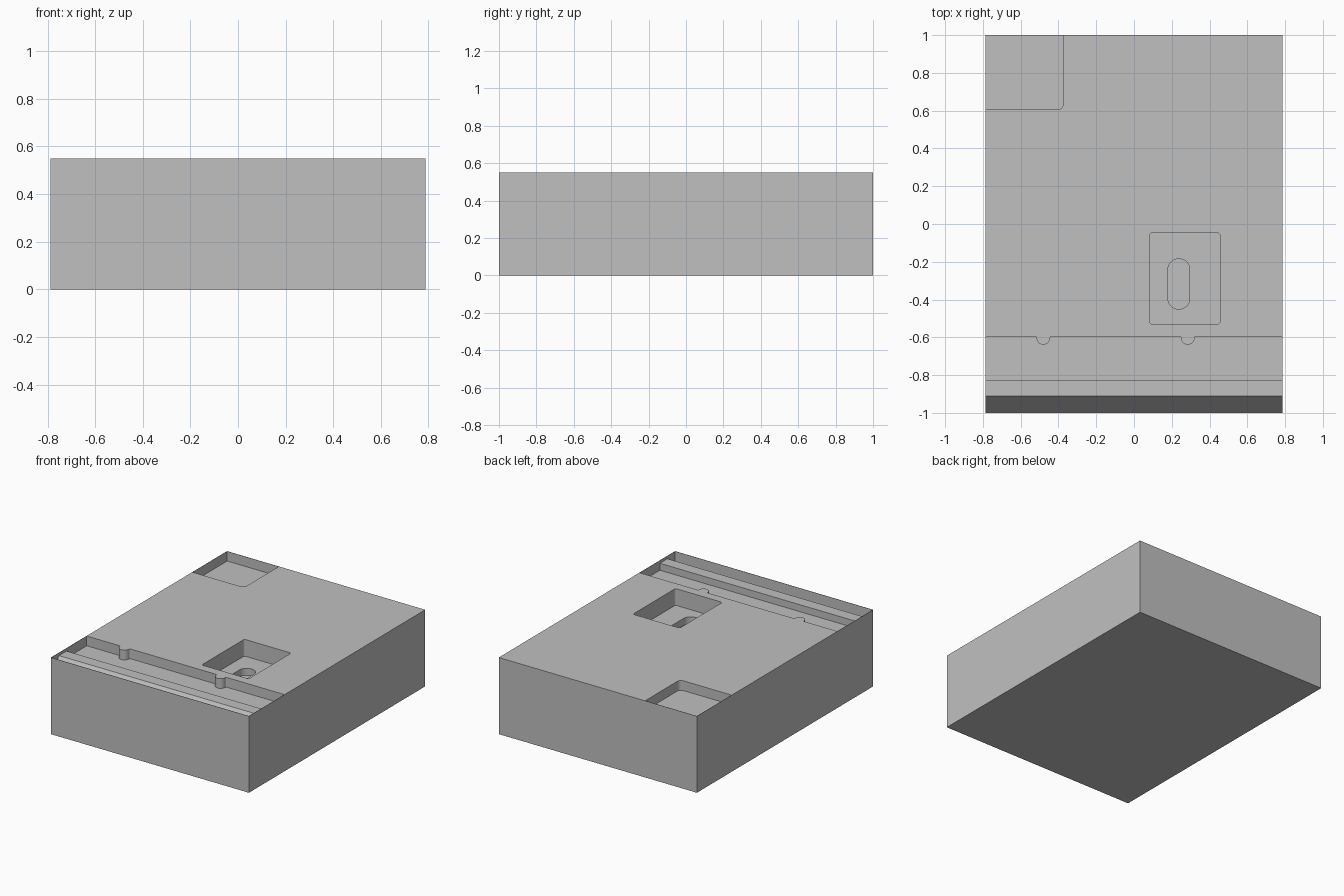
import bpy, bmesh
from math import sin, cos, pi
from mathutils import Vector

cube = bpy.data.objects.get("Cube")
if cube:
    bpy.data.objects.remove(cube, do_unlink=True)

HX, HY, TOP = 0.787, 1.0, 0.55
SKIN = 0.002                      # very thin outer walls closing the recesses
IX, IY = HX - SKIN, HY - SKIN
ABOVE = TOP + 0.1

grey = bpy.data.materials.new("plain grey")
grey.use_nodes = True
colour = (0.527, 0.527, 0.527, 1)
grey.diffuse_color = colour
grey.node_tree.nodes["Principled BSDF"].inputs["Base Color"].default_value = colour


def prism(name, outline, offset):
    """Closed outline of 3D points swept along an offset vector."""
    bm = bmesh.new()
    face = bm.faces.new([bm.verts.new(p) for p in outline])
    swept = bmesh.ops.extrude_face_region(bm, geom=[face])
    moved = [v for v in swept["geom"] if isinstance(v, bmesh.types.BMVert)]
    bmesh.ops.translate(bm, verts=moved, vec=Vector(offset))
    bmesh.ops.recalc_face_normals(bm, faces=bm.faces[:])
    mesh = bpy.data.meshes.new(name)
    bm.to_mesh(mesh)
    bm.free()
    mesh.materials.append(grey)
    obj = bpy.data.objects.new(name, mesh)
    bpy.context.collection.objects.link(obj)
    return obj


def arc(cx, cy, r, start, end, steps=8):
    angles = [start + (end - start) * i / steps for i in range(steps + 1)]
    return [(cx + r * cos(a), cy + r * sin(a)) for a in angles]


def rounded(x0, x1, y0, y1, radii):
    """Rectangle with a radius per corner, from back right anticlockwise."""
    corners = [(x1, y1, -1, -1), (x0, y1, 1, -1), (x0, y0, 1, 1), (x1, y0, -1, 1)]
    pts = []
    for i, ((x, y, sx, sy), r) in enumerate(zip(corners, radii)):
        if r:
            pts += arc(x + sx * r, y + sy * r, r, i * pi / 2, (i + 1) * pi / 2)
        else:
            pts.append((x, y))
    return pts


def pocket(name, outline, floor):
    return prism(name, [(x, y, floor) for x, y in outline], (0, 0, ABOVE - floor))


# Solid block
block = prism("block", [(-HX, -HY, 0), (HX, -HY, 0), (HX, HY, 0), (-HX, HY, 0)], (0, 0, TOP))

# Cross groove whose back wall carries two rounded bosses
WALL, R, F = -0.595, 0.036, 0.008
groove = [(-IX, -0.825), (IX, -0.825), (IX, WALL)]
for x in (0.285, -0.48):
    groove += arc(x + R + F, WALL - F, F, pi / 2, pi, 4)
    groove += arc(x, WALL - F, R, 0, -pi, 14)[1:-1]
    groove += arc(x - R - F, WALL - F, F, 0, pi / 2, 4)
groove.append((-IX, WALL))

# Low ridge with a slope falling to the front wall
ridge = [(-IY, ABOVE), (-IY, 0.41), (-0.91, 0.53), (-0.80, 0.53), (-0.80, ABOVE)]

cutters = [
    pocket("groove_cutter", groove, TOP - 0.07),
    prism("ridge_cutter", [(-IX, y, z) for y, z in ridge], (2 * IX, 0, 0)),
    pocket("corner_cutter", rounded(-IX, -0.375, 0.605, IY, (0, 0, 0, 0.03)), TOP - 0.07),
    pocket("square_cutter", rounded(0.083, 0.455, -0.53, -0.047, [0.015] * 4), TOP - 0.12),
    pocket("slot_cutter", rounded(0.18, 0.295, -0.45, -0.185, [0.055] * 4), TOP - 0.17),
]

# Cut every recess out of the block
bpy.context.view_layer.objects.active = block
for cutter in cutters:
    cutter.hide_render = True
    mod = block.modifiers.new(cutter.name, "BOOLEAN")
    mod.operation = "DIFFERENCE"
    mod.solver = "EXACT"
    mod.object = cutter
    bpy.ops.object.modifier_apply(modifier=mod.name)
    bpy.data.objects.remove(cutter, do_unlink=True)

bpy.ops.object.select_all(action="DESELECT")
block.select_set(True)
bpy.ops.object.shade_smooth_by_angle()
